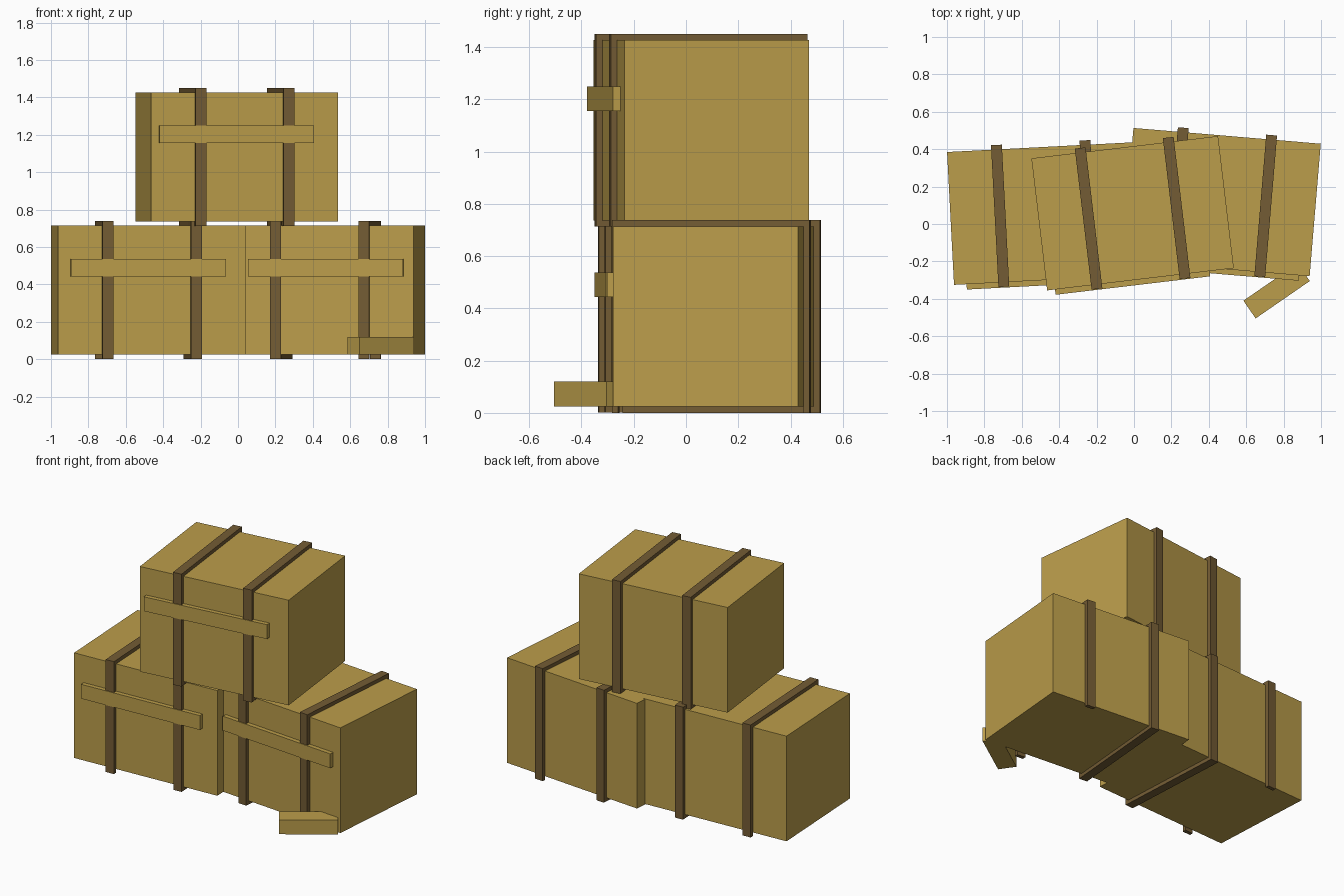
import bpy, bmesh, math
from mathutils import Matrix, Vector

if "Cube" in bpy.data.objects:
    bpy.data.objects.remove(bpy.data.objects["Cube"])


def material(name, rgb):
    m = bpy.data.materials.new(name)
    m.diffuse_color = (*rgb, 1.0)
    m.use_nodes = True
    m.node_tree.nodes["Principled BSDF"].inputs["Base Color"].default_value = m.diffuse_color
    return m


GOLD = material("straw gold", (0.50, 0.34, 0.07))
BROWN = material("strap brown", (0.175, 0.108, 0.035))


def boxes(name, parts, mat, loc, angle):
    """One object from several (centre, size) boxes, turned about z."""
    bm = bmesh.new()
    for centre, size in parts:
        m = Matrix.Translation(Vector(centre)) @ Matrix.Diagonal((*size, 1.0))
        bmesh.ops.create_cube(bm, size=1.0, matrix=m)
    me = bpy.data.meshes.new(name)
    bm.to_mesh(me)
    bm.free()
    me.materials.append(mat)
    ob = bpy.data.objects.new(name, me)
    ob.location = loc
    ob.rotation_euler = (0, 0, math.radians(angle))
    bpy.context.collection.objects.link(ob)
    return ob


W, D, H = 1.005, 0.711, 0.69      # crate size
SW, ST = 0.058, 0.024             # strap width and thickness


def strap_parts(x, closed):
    y, z = D / 2 + ST / 2, H / 2 + ST / 2
    parts = [((x, s * y, 0), (SW, ST, H + 2 * ST)) for s in (-1, 1)]
    parts.append(((x, 0, z), (SW, D, ST)))
    if closed:
        parts.append(((x, 0, -z), (SW, D, ST)))
    return parts


def crate(name, loc, angle, closed, bar_z):
    boxes(name + "_crate", [((0, 0, 0), (W, D, H))], GOLD, loc, angle)
    # two straps wrapped around the crate
    for side, x, c in (("left", -0.237, closed[0]), ("right", 0.237, closed[1])):
        boxes(f"{name}_{side}_strap", strap_parts(x, c), BROWN, loc, angle)
    # front slat, centred on the crate in world x
    shift = -0.37 * math.tan(math.radians(angle))
    boxes(name + "_front_slat", [((shift, -0.3675, bar_z), (0.832, 0.033, 0.094))],
          GOLD, loc, angle)


crate("left", (-0.479, 0.056, 0.371), 3.0, (False, True), 0.119)
crate("right", (0.468, 0.117, 0.369), -4.8, (True, False), 0.121)
crate("top", (-0.0075, 0.0575, 1.082), 6.8, (True, True), 0.12)

# loose slat lying on the floor
boxes("loose_slat", [((0, 0, 0), (0.352, 0.115, 0.095))], GOLD,
      (0.7625, -0.3575, 0.0725), 34.6)
